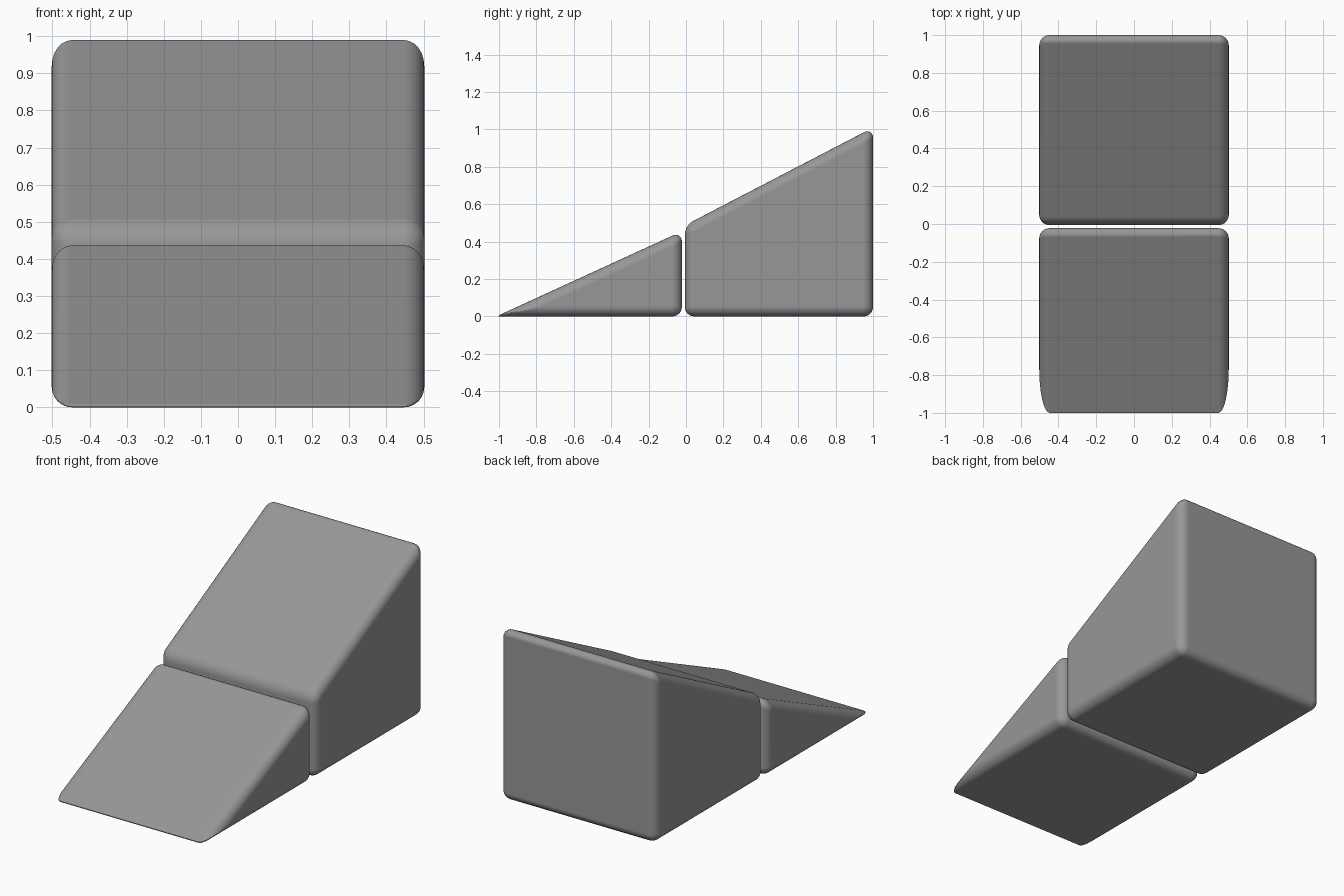
import bpy, bmesh, math
from mathutils import Vector

if "Cube" in bpy.data.objects:
    bpy.data.objects.remove(bpy.data.objects["Cube"])

HALF_WIDTH = 0.502
BEVEL = 0.055     # rounding of the edges along both sides
STEPS = 6

# Dark grey surface
grey = bpy.data.materials.new("dark_grey")
grey.diffuse_color = (0.31, 0.31, 0.31, 1)
grey.use_nodes = True
grey.node_tree.nodes["Principled BSDF"].inputs["Base Color"].default_value = grey.diffuse_color


def inset(points, d):
    """Move every side of a counter-clockwise profile inwards by d."""
    out = []
    n = len(points)
    for i, p in enumerate(points):
        a = (p - points[i - 1]).normalized()
        b = (points[(i + 1) % n] - p).normalized()
        na, nb = Vector((-a.y, a.x)), Vector((-b.y, b.x))
        out.append(p + (na + nb) * (d / (1 + na.dot(nb))))
    return out


def rounded(points, radii):
    """Replace each corner by an arc."""
    out = []
    n = len(points)
    for i, p in enumerate(points):
        u = (points[i - 1] - p).normalized()
        v = (points[(i + 1) % n] - p).normalized()
        half = u.angle(v) / 2
        r = radii[i]
        centre = p + (u + v).normalized() * (r / math.sin(half))
        start = p + u * (r / math.tan(half)) - centre
        sweep = math.pi - 2 * half
        for k in range(STEPS + 1):
            t = sweep * k / STEPS
            c, s = math.cos(t), math.sin(t)
            out.append(centre + Vector((start.x * c - start.y * s,
                                        start.x * s + start.y * c)))
    return out


def soft_block(name, corners, radii):
    """Side profile (y, z) swept across x, shrinking round the side edges."""
    profile = [Vector(c) for c in corners]
    quarter = [math.pi / 2 * k / STEPS for k in range(STEPS + 1)]
    layers = [(HALF_WIDTH - BEVEL * (1 - math.sin(a)),
               BEVEL * (1 - math.cos(a))) for a in quarter]
    layers = [(-x, d) for x, d in reversed(layers)] + layers
    bm = bmesh.new()
    rings = []
    for x, d in layers:
        rs = [max(r * (1 - d / BEVEL), 0.0008) for r in radii]
        rings.append([bm.verts.new((x, p.x, p.y))
                      for p in rounded(inset(profile, d), rs)])
    for a, b in zip(rings, rings[1:]):
        for i in range(len(a)):
            bm.faces.new((a[i - 1], a[i], b[i], b[i - 1]))
    bm.faces.new(rings[0])
    bm.faces.new(rings[-1])
    bmesh.ops.recalc_face_normals(bm, faces=bm.faces)
    mesh = bpy.data.meshes.new(name)
    bm.to_mesh(mesh)
    bm.free()
    mesh.materials.append(grey)
    obj = bpy.data.objects.new(name, mesh)
    bpy.context.collection.objects.link(obj)
    bpy.ops.object.select_all(action='DESELECT')
    obj.select_set(True)
    bpy.context.view_layer.objects.active = obj
    bpy.ops.object.shade_smooth_by_angle(angle=math.radians(40))
    obj.modifiers.new("Weighted normals", 'WEIGHTED_NORMAL').keep_sharp = True
    return obj


# Low front ramp: thin tip, rounded back edges
soft_block("lower_ramp",
           [(-1.015, 0), (-0.022, 0), (-0.022, 0.455)],
           [0.004, 0.05, 0.033])

# Tall rear ramp continuing the slope
soft_block("upper_ramp",
           [(-0.006, 0), (1, 0), (1, 1.01), (-0.006, 0.487)],
           [0.05, 0.05, 0.031, 0.085])
